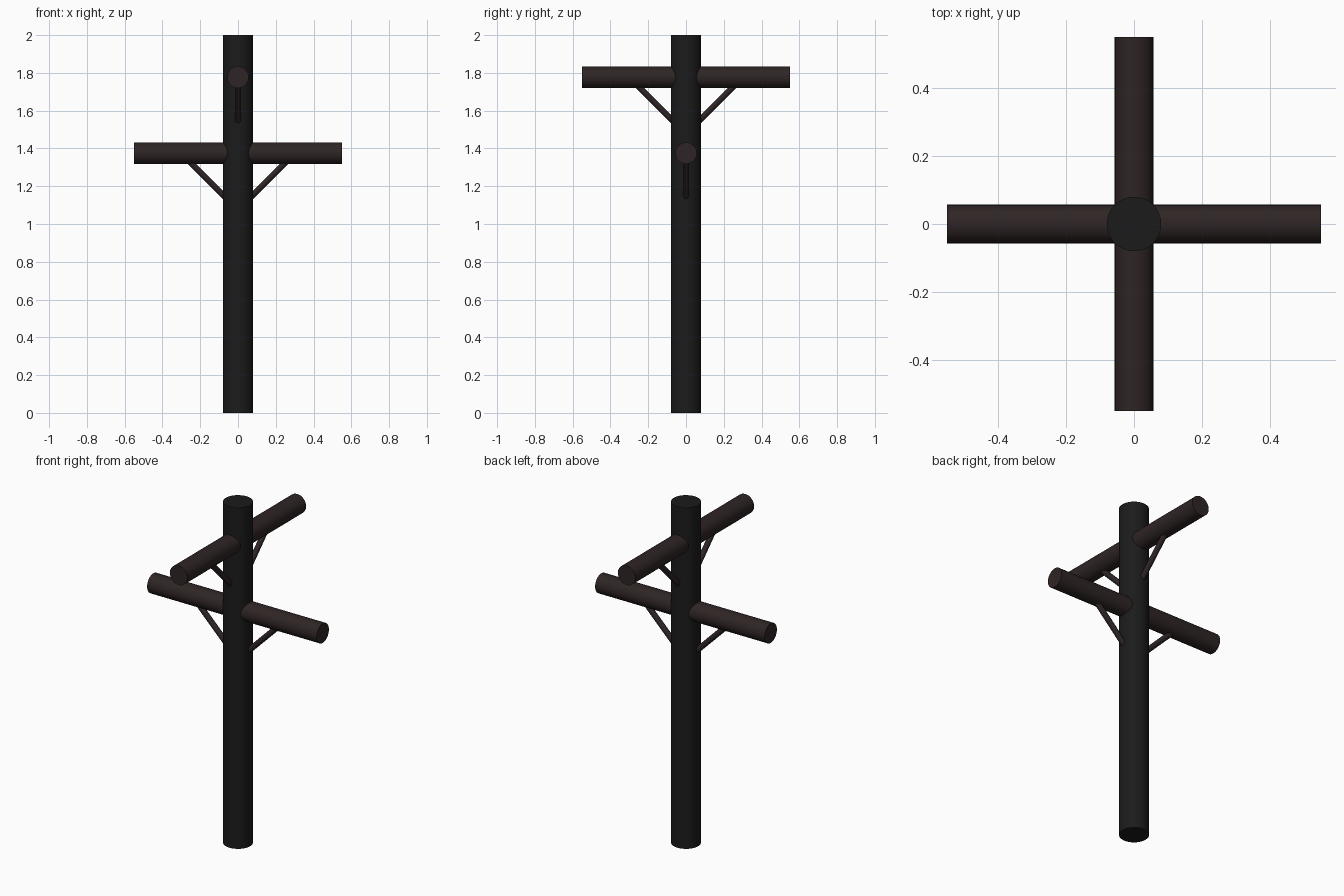
import bpy
from mathutils import Vector, Matrix
from math import radians

if "Cube" in bpy.data.objects:
    bpy.data.objects.remove(bpy.data.objects["Cube"])


def material(name, color):
    mat = bpy.data.materials.new(name)
    mat.diffuse_color = (*color, 1)
    mat.use_nodes = True
    mat.node_tree.nodes["Principled BSDF"].inputs["Base Color"].default_value = mat.diffuse_color
    return mat


def rod(name, start, end, radius, sides, mat):
    """Cylinder running from start to end."""
    a, b = Vector(start), Vector(end)
    bpy.ops.mesh.primitive_cylinder_add(
        vertices=sides, radius=radius, depth=(b - a).length,
        location=(a + b) / 2,
        rotation=(b - a).to_track_quat('Z', 'Y').to_euler())
    obj = bpy.context.object
    obj.name = name
    obj.data.materials.append(mat)
    bpy.ops.object.shade_smooth_by_angle(angle=radians(40))
    return obj


black = material("charred_black", (0.011, 0.011, 0.011))
brown = material("dark_brown", (0.028, 0.018, 0.018))

# Upright post
rod("post", (0, 0, 0), (0, 0, 2), 0.08, 32, black)

# Two crossed beams, each with a pair of diagonal braces
for label, axis, z in (("lower", Vector((1, 0, 0)), 1.375),
                       ("upper", Vector((0, 1, 0)), 1.777)):
    height = Vector((0, 0, z))
    rod(label + "_beam", height - axis * 0.55, height + axis * 0.55,
        0.057, 32, brown)
    for side, sign in (("left", -1), ("right", 1)):
        foot = height + axis * sign * 0.055 + Vector((0, 0, -0.245))
        head = height + axis * sign * 0.265 + Vector((0, 0, -0.035))
        rod(f"{label}_{side}_brace", foot, head, 0.016, 16, brown)
